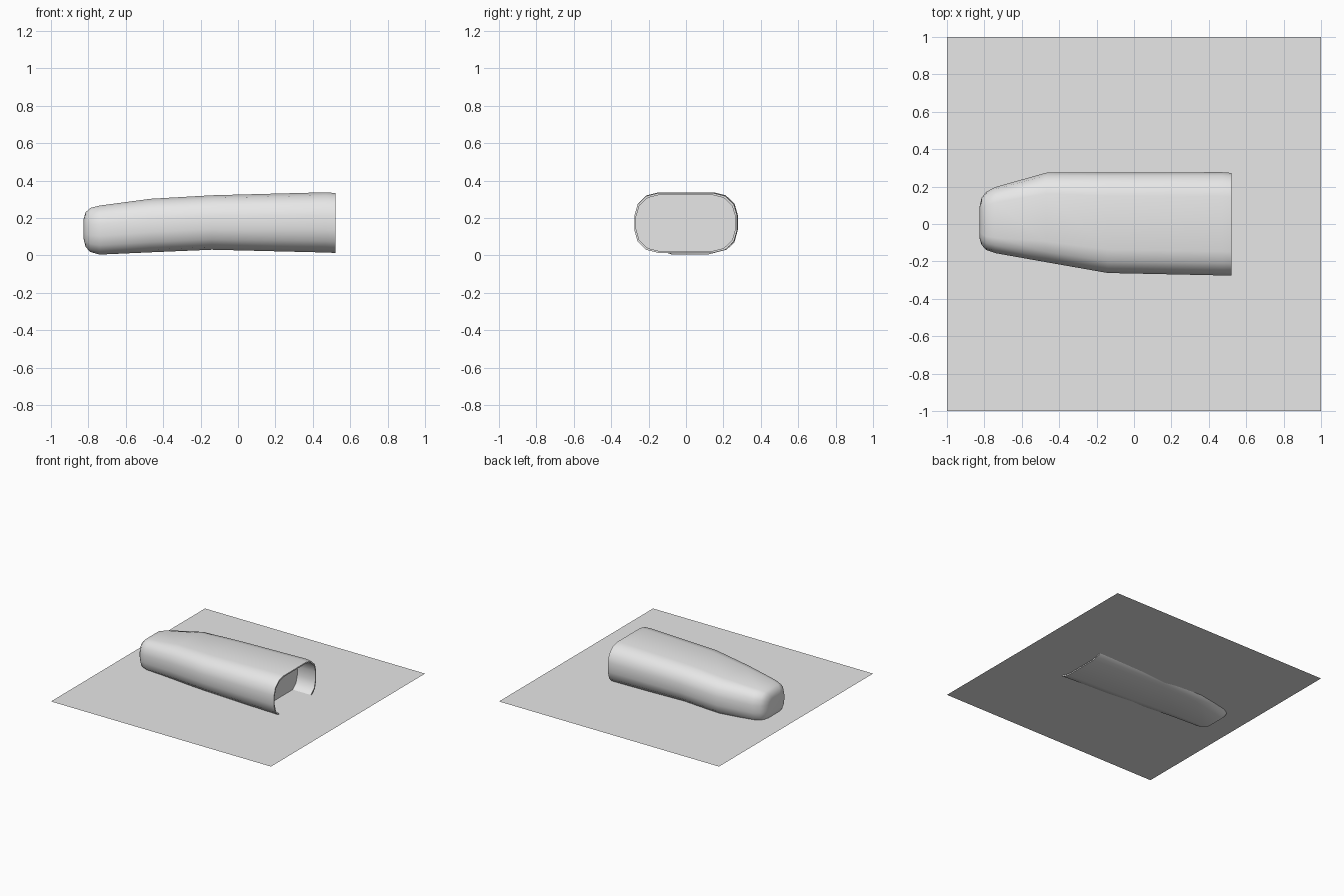
import bpy, bmesh, math

cube = bpy.data.objects.get("Cube")
if cube:
    bpy.data.objects.remove(cube, do_unlink=True)

# One plain grey for everything
grey = bpy.data.materials.new("light grey")
grey.use_nodes = True
GREY = (0.8, 0.8, 0.8, 1)
grey.diffuse_color = GREY
grey.node_tree.nodes["Principled BSDF"].inputs["Base Color"].default_value = GREY


def section(bm, x, y0, y1, z0, z1, inset=0.0):
    """Rounded rectangle ring across x, corners in three segments."""
    y0, y1, z0, z1 = y0 + inset, y1 - inset, z0 + inset, z1 - inset
    ry, rz = 0.233 * (y1 - y0), 0.38 * (z1 - z0)
    centres = [(y1 - ry, z1 - rz), (y0 + ry, z1 - rz),
               (y0 + ry, z0 + rz), (y1 - ry, z0 + rz)]
    ring = []
    for quarter, (cy, cz) in enumerate(centres):
        for step in range(4):
            a = math.radians(90 * quarter + 30 * step)
            ring.append(bm.verts.new((x, cy + ry * math.cos(a), cz + rz * math.sin(a))))
    return ring


def finish(bm, name):
    mesh = bpy.data.meshes.new(name)
    bm.to_mesh(mesh)
    bm.free()
    mesh.materials.append(grey)
    obj = bpy.data.objects.new(name, mesh)
    bpy.context.collection.objects.link(obj)
    return obj


# Tapered sleeve: x, y range, z range from the rounded nose to the open end
profile = [
    (-0.825, -0.08, 0.095, 0.085, 0.195),
    (-0.815, -0.112, 0.14, 0.045, 0.23),
    (-0.79, -0.139, 0.172, 0.018, 0.253),
    (-0.74, -0.156, 0.198, 0.004, 0.266),
    (-0.47, -0.204, 0.274, 0.016, 0.302),
    (-0.14, -0.262, 0.275, 0.03, 0.321),
    (0.47, -0.275, 0.277, 0.015, 0.337),
    (0.52, -0.276, 0.273, 0.013, 0.333),
]
bm = bmesh.new()
rings = [section(bm, *p) for p in profile]

# Thin rim and a shallow recess ending in a flat wall
mouth = profile[-1]
rings.append(section(bm, *mouth, inset=0.01))
rings.append(section(bm, 0.355, *mouth[1:], inset=0.01))

for a, b in zip(rings, rings[1:]):
    for i in range(len(a)):
        j = (i + 1) % len(a)
        bm.faces.new((a[i], a[j], b[j], b[i]))
bm.faces.new(rings[0])
bm.faces.new(rings[-1])
bmesh.ops.recalc_face_normals(bm, faces=bm.faces)
sleeve = finish(bm, "sleeve")

bpy.ops.object.select_all(action="DESELECT")
sleeve.select_set(True)
bpy.context.view_layer.objects.active = sleeve
bpy.ops.object.shade_smooth_by_angle(angle=math.radians(40))

# Flat ground sheet that the sleeve sinks into slightly
bm = bmesh.new()
bmesh.ops.create_grid(bm, x_segments=1, y_segments=1, size=1)
sheet = finish(bm, "base_sheet")
sheet.location.z = 0.04
